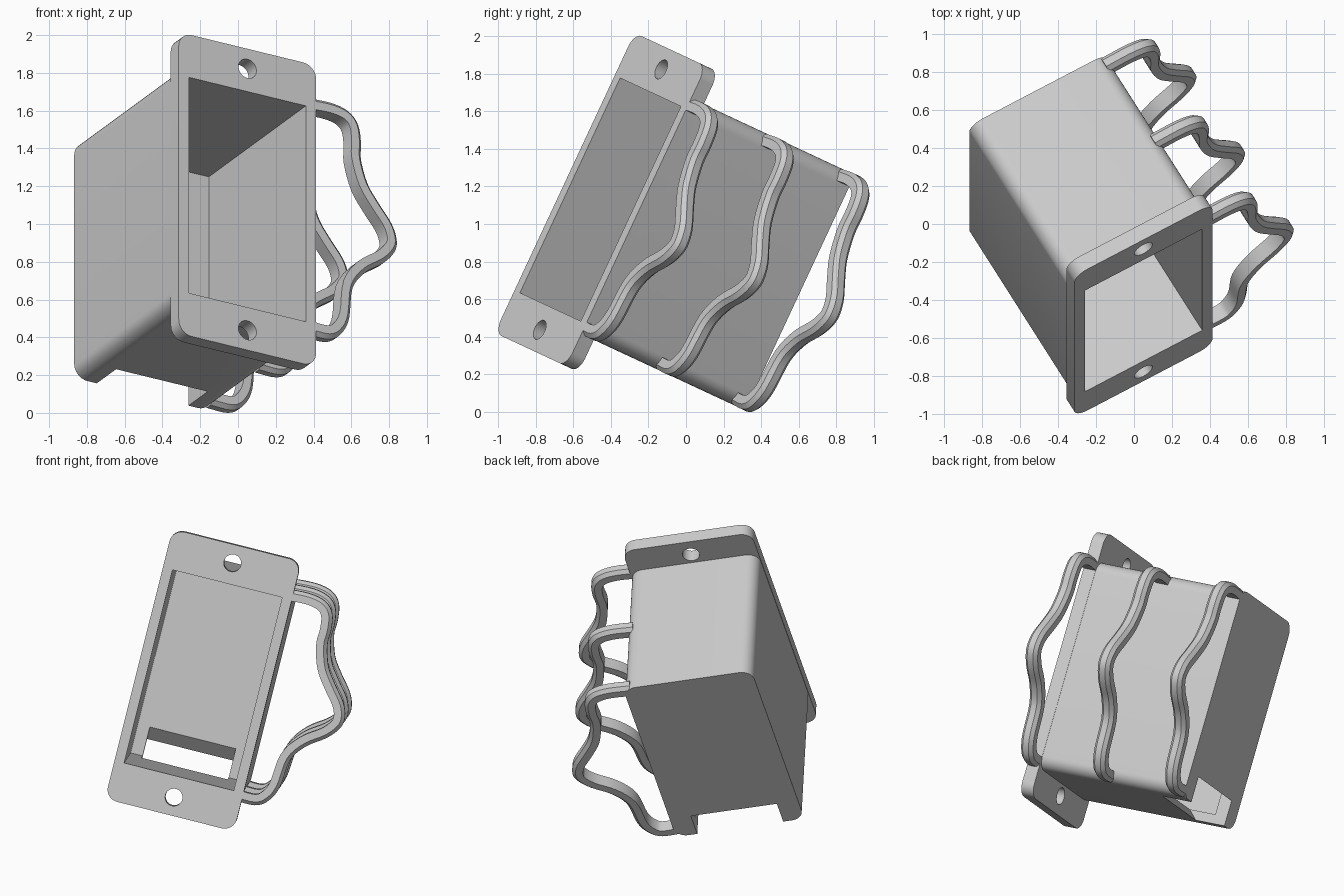
import bpy, bmesh, math
from mathutils import Matrix, Vector

cube = bpy.data.objects.get("Cube")
if cube:
    bpy.data.objects.remove(cube, do_unlink=True)

# Single grey material
grey = bpy.data.materials.new("light_grey")
grey.use_nodes = True
grey.diffuse_color = (0.6, 0.6, 0.6, 1)
grey.node_tree.nodes["Principled BSDF"].inputs["Base Color"].default_value = grey.diffuse_color

# Local frame: x = width, y = depth from the front plate, z = height
FRAME = (Matrix.Translation((0.05, -0.455, 1.13))
         @ Matrix.Rotation(math.radians(-25), 4, 'X')
         @ Matrix.Rotation(math.radians(30), 4, 'Z'))
HALF_W, HALF_H = 0.357, 0.63       # opening
WALL = 0.061
DEPTH, PLATE = 1.11, 0.085


def finish(name, bm):
    bmesh.ops.recalc_face_normals(bm, faces=bm.faces)
    bm.transform(FRAME)
    mesh = bpy.data.meshes.new(name)
    bm.to_mesh(mesh)
    bm.free()
    mesh.materials.append(grey)
    obj = bpy.data.objects.new(name, mesh)
    bpy.context.collection.objects.link(obj)
    return obj


def loft(name, rings):
    """Skin a list of equal rings and cap both ends."""
    bm = bmesh.new()
    loops = [[bm.verts.new(p) for p in ring] for ring in rings]
    for a, b in zip(loops, loops[1:]):
        for i in range(len(a)):
            j = (i + 1) % len(a)
            bm.faces.new((a[i], a[j], b[j], b[i]))
    bm.faces.new(loops[0])
    bm.faces.new(loops[-1])
    return finish(name, bm)


def prism(name, outline, y0, y1):
    return loft(name, [[(x, y, z) for x, z in outline] for y in (y0, y1)])


def arc(cx, cz, r, start, sweep, n):
    return [(cx + r * math.cos(start + sweep * i / n),
             cz + r * math.sin(start + sweep * i / n)) for i in range(n + 1)]


def rounded_rect(w, h, r):
    pts = []
    for k, (sx, sz) in enumerate([(1, 1), (-1, 1), (-1, -1), (1, -1)]):
        pts += arc(sx * (w - r), sz * (h - r), r, k * math.pi / 2, math.pi / 2, 8)
    return pts


def cut(obj, cutter):
    cutter.hide_render = True
    mod = obj.modifiers.new("cut", 'BOOLEAN')
    mod.operation, mod.solver, mod.object = 'DIFFERENCE', 'EXACT', cutter
    bpy.context.view_layer.objects.active = obj
    bpy.ops.object.modifier_apply(modifier=mod.name)
    bpy.data.objects.remove(cutter, do_unlink=True)


def opening():
    rect = [(sx * HALF_W, sz * HALF_H) for sx, sz in ((1, 1), (-1, 1), (-1, -1), (1, -1))]
    return prism("opening_cutter", rect, -0.1, DEPTH - 0.083)


# Front plate with opening and two screw holes
plate = prism("front_plate", rounded_rect(0.42, 0.88, 0.08), 0, PLATE)
cut(plate, opening())
for side in (-1, 1):
    circle = arc(0, side * 0.764, 0.055, 0, math.tau, 32)[:-1]
    cut(plate, prism("hole_cutter", circle, -0.1, 0.2))

# Hollow housing with rounded long edges
housing = prism("housing", rounded_rect(HALF_W + WALL, HALF_H + WALL, 0.08), PLATE, DEPTH)
cut(housing, opening())

# Slanted cable slot through the lower back edge
slot = [(0.7, -0.485), (0.9, -0.314), (1.3, -0.714), (1.0, -0.785)]
cut(housing, loft("slot_cutter", [[(x, y, z) for y, z in slot] for x in (-0.28, 0.28)]))

# Wavy side loops: centre line in width and height
PATH = [Vector(p) for p in (
    (0.38, 0.655), (0.52, 0.66), (0.61, 0.64), (0.657, 0.59), (0.672, 0.5),
    (0.672, 0.4), (0.715, 0.26), (0.787, 0.155), (0.862, 0.06), (0.89, -0.015),
    (0.88, -0.07), (0.82, -0.14), (0.705, -0.225), (0.622, -0.345), (0.6, -0.53),
    (0.56, -0.615), (0.5, -0.655), (0.38, -0.655))]


def smooth_path(pts, n=4):
    ext = [2 * pts[0] - pts[1]] + pts + [2 * pts[-1] - pts[-2]]
    out = []
    for a, b, c, d in zip(ext, ext[1:], ext[2:], ext[3:]):
        for i in range(n):
            t = i / n
            out.append(b + 0.5 * t * ((c - a) + t * ((2 * a - 5 * b + 4 * c - d)
                                      + t * (3 * (b - c) + d - a))))
    return out + [pts[-1]]


def side_loop(name, y0):
    # Bar section: outward offset and depth, with the outer corners chamfered
    t, w, c = 0.035, PLATE, 0.022
    section = [(-t, 0), (t - c, 0), (t, c), (t, w - c), (t - c, w), (-t, w)]
    line = smooth_path(PATH)
    rings = []
    for i, p in enumerate(line):
        tangent = (line[min(i + 1, len(line) - 1)] - line[max(i - 1, 0)]).normalized()
        out = Vector((-tangent.y, tangent.x))
        rings.append([(p.x + out.x * o, y0 + y, p.y + out.y * o) for o, y in section])
    return loft(name, rings)


parts = [plate, housing]
for i, label in enumerate(("front", "middle", "back")):
    parts.append(side_loop(label + "_side_loop", i * (DEPTH - PLATE) / 2))

# Smooth shading on the rounded parts, sharp edges kept
bpy.ops.object.select_all(action='DESELECT')
for obj in parts:
    obj.select_set(True)
bpy.context.view_layer.objects.active = plate
bpy.ops.object.shade_smooth_by_angle(angle=math.radians(30))
